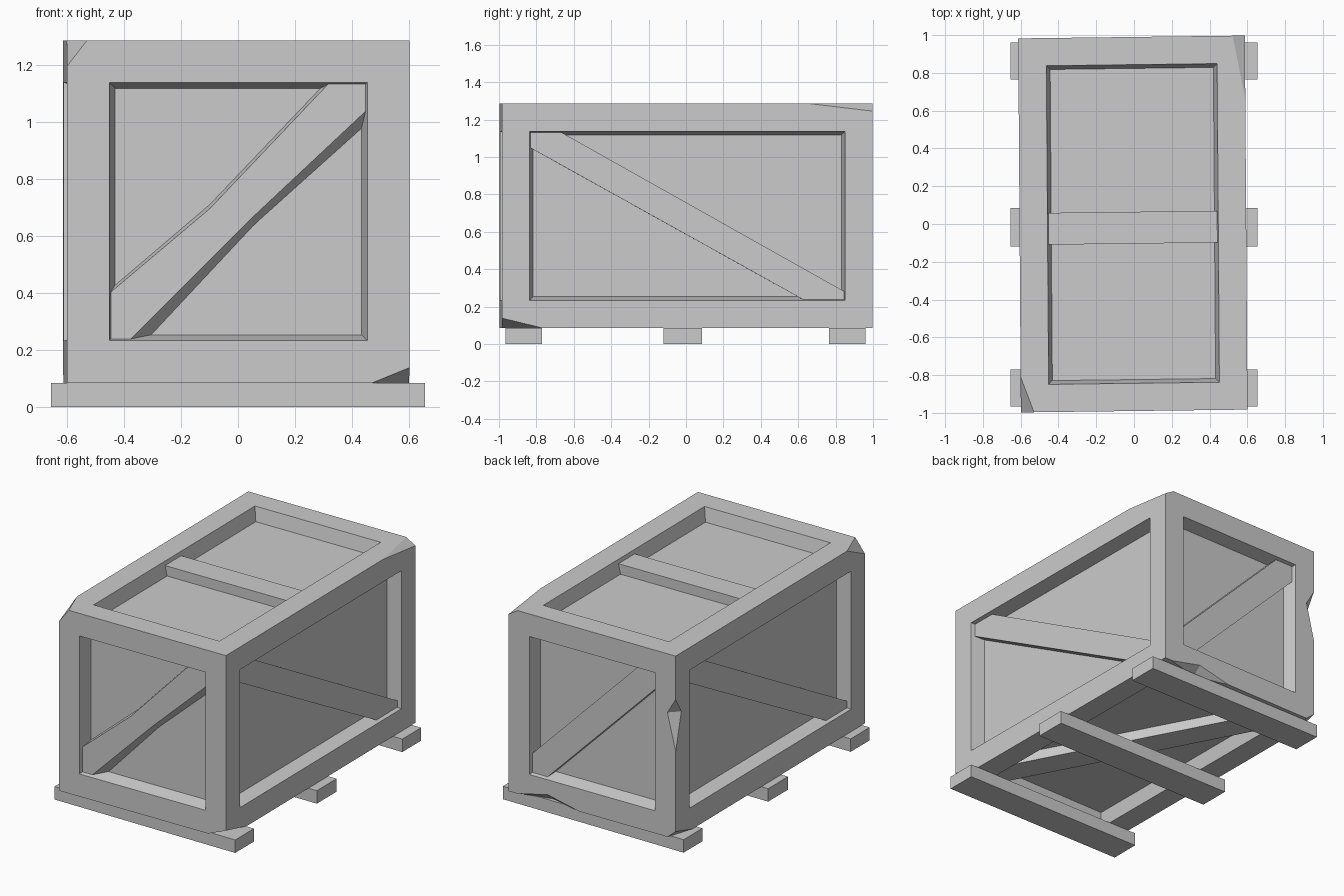
import bpy, bmesh
from mathutils import Vector

if "Cube" in bpy.data.objects:
    bpy.data.objects.remove(bpy.data.objects["Cube"])

LO, HI = 0.085, 1.285


def skew(p):
    # slight hand-built crookedness shared by all crate parts
    x, y, z = p
    return Vector((x - 0.006 - 0.007 * y, 0.99 * y + 0.0125 * x, z))


def finish(bm, name):
    bmesh.ops.recalc_face_normals(bm, faces=bm.faces[:])
    me = bpy.data.meshes.new(name)
    bm.to_mesh(me)
    bm.free()
    ob = bpy.data.objects.new(name, me)
    bpy.context.collection.objects.link(ob)
    return ob


def box(bm, x0, x1, y0, y1, z0, z1):
    vs = bmesh.ops.create_cube(bm, size=1)["verts"]
    for v in vs:
        v.co = ((x0 + x1) / 2 + v.co.x * (x1 - x0),
                (y0 + y1) / 2 + v.co.y * (y1 - y0),
                (z0 + z1) / 2 + v.co.z * (z1 - z0))


# crate body: box with a framed recess on each of the six sides
bm = bmesh.new()
box(bm, -0.6, 0.6, -1, 1, LO, HI)
sides = bm.faces[:]
bmesh.ops.inset_individual(bm, faces=sides, thickness=0.148, use_even_offset=True)
bmesh.ops.inset_individual(bm, faces=sides, thickness=0.02, depth=-0.09, use_even_offset=True)

# broken corners: corner signs, then cut length along x, y, z
for sx, sy, sz, dx, dy, dz in [(-1, -1, 1, 0.07, 0.19, 0.09),
                               (1, 1, 1, 0.065, 0.34, 0.04),
                               (1, -1, -1, 0.13, 0.22, 0.053),
                               (-1, 1, -1, 0.06, 0.18, 0.05)]:
    corner = Vector((sx * 0.6, sy, HI if sz > 0 else LO))
    cut = bmesh.ops.bisect_plane(
        bm, geom=bm.verts[:] + bm.edges[:] + bm.faces[:], dist=1e-5,
        plane_co=corner - Vector((sx * dx, 0, 0)),
        plane_no=Vector((sx / dx, sy / dy, sz / dz)).normalized(), clear_outer=True)
    edges = [e for e in cut["geom_cut"] if isinstance(e, bmesh.types.BMEdge)]
    bmesh.ops.edgeloop_fill(bm, edges=edges)
for v in bm.verts:
    v.co = skew(v.co)
body = finish(bm, "crate_body")


# splintered notches on two back edges
def notch(centre, lo, hi):
    bm = bmesh.new()
    c = skew(centre)
    for i in range(3):
        for d in (-lo[i], hi[i]):
            p = c.copy()
            p[i] += d
            bm.verts.new(p)
    bmesh.ops.convex_hull(bm, input=bm.verts[:])
    cutter = finish(bm, "notch_cutter")
    cutter.hide_render = True
    mod = body.modifiers.new("notch", 'BOOLEAN')
    mod.operation = 'DIFFERENCE'
    mod.solver = 'EXACT'
    mod.object = cutter
    bpy.context.view_layer.objects.active = body
    bpy.ops.object.modifier_apply(modifier=mod.name)
    bpy.data.objects.remove(cutter)


notch((-0.6, 1, 0.9), (0.06, 0.06, 0.24), (0.06, 0.06, 0.1))
notch((0.32, 1, LO), (0.24, 0.06, 0.05), (0.23, 0.06, 0.05))

# face mappings: in-plane u, v and depth d below the outer surface
PLACE = {
    "front": lambda u, v, d: (u, -1 + d, v),
    "back": lambda u, v, d: (-u, 1 - d, v),
    "right": lambda u, v, d: (0.6 - d, u, v),
    "left": lambda u, v, d: (-0.6 + d, -u, v),
    "top": lambda u, v, d: (u, v, HI - d),
    "bottom": lambda u, v, d: (u, v, LO + d),
}


def brace(side, outer, inner=None):
    bm = bmesh.new()
    rings = [[bm.verts.new(skew(PLACE[side](u, v, d))) for u, v in pts]
             for pts, d in ((outer, 0.025), (inner or outer, 0.095))]
    a, b = rings
    bm.faces.new(a)
    bm.faces.new(b[::-1])
    for i in range(len(a)):
        j = (i + 1) % len(a)
        bm.faces.new((a[i], b[i], b[j], a[j]))
    finish(bm, side + "_brace")


# diagonal braces; the front one is worn thin in the middle
brace("front",
      [(-0.45, 0.40), (-0.10, 0.695), (0.32, 1.137), (0.45, 1.137),
       (0.45, 1.04), (0.05, 0.665), (-0.38, 0.235), (-0.45, 0.235)],
      [(-0.44, 0.42), (-0.10, 0.71), (0.30, 1.13), (0.44, 1.13),
       (0.44, 0.98), (0.05, 0.63), (-0.31, 0.245), (-0.44, 0.245)])
brace("back", [(-0.45, 0.36), (0.32, 1.137), (0.45, 1.137),
               (0.45, 1.03), (-0.34, 0.235), (-0.45, 0.235)])
for s in ("right", "left"):
    brace(s, [(-0.85, 1.137), (-0.69, 1.137), (0.85, 0.28),
              (0.85, 0.235), (0.63, 0.235), (-0.85, 1.05)])
brace("bottom", [(0.45, -0.85), (0.45, -0.68), (-0.34, 0.85),
                 (-0.45, 0.85), (-0.45, 0.68), (0.34, -0.85)])
# straight batten across the lid
brace("top", [(-0.45, -0.105), (0.45, -0.105), (0.45, 0.065), (-0.45, 0.065)])

# three skids under the crate
for name, y0, y1 in (("front", -0.965, -0.77), ("middle", -0.12, 0.085), ("back", 0.765, 0.96)):
    bm = bmesh.new()
    box(bm, -0.655, 0.655, y0, y1, 0, LO)
    finish(bm, name + "_skid")
